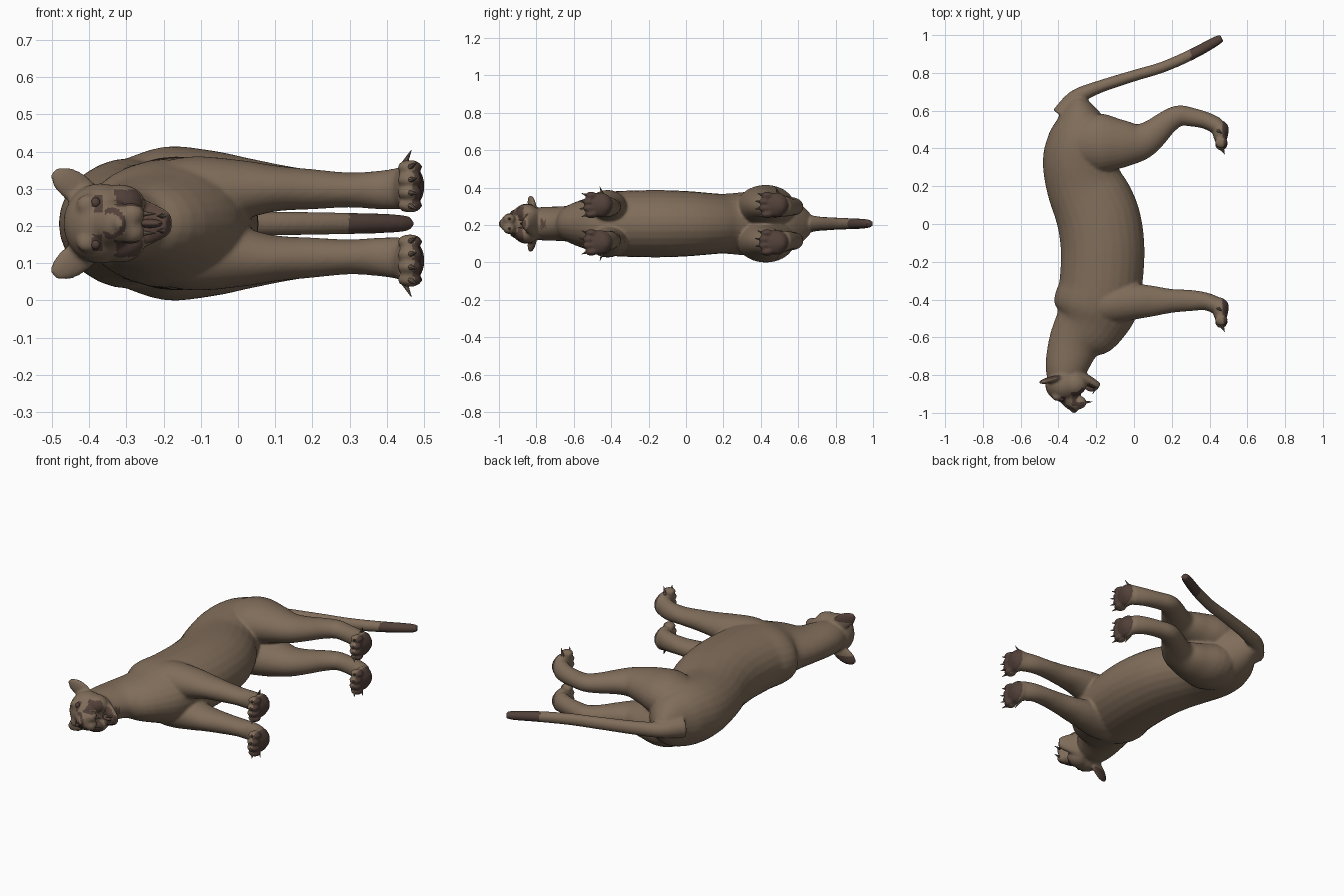
import bpy, bmesh, math
from mathutils import Vector, Matrix

cube = bpy.data.objects.get("Cube")
if cube:
    bpy.data.objects.remove(cube)

MID = 0.207  # height of the symmetry plane (the cat lies on its side)
UP = Vector((0, 0, 1))


def material(name, rgb):
    m = bpy.data.materials.new(name)
    m.use_nodes = True
    m.diffuse_color = (*rgb, 1)
    bsdf = next(n for n in m.node_tree.nodes if n.type == "BSDF_PRINCIPLED")
    bsdf.inputs["Base Color"].default_value = (*rgb, 1)
    return m


fur = material("tan fur", (0.215, 0.152, 0.102))
dark = material("dark brown fur", (0.085, 0.052, 0.042))
mouth = material("mouth brown", (0.1, 0.06, 0.045))
horn = material("claw and tooth", (0.17, 0.125, 0.09))


def catmull(a, b, c, d, t):
    return 0.5 * (2 * b + (c - a) * t + (2 * a - 5 * b + 4 * c - d) * t * t
                  + (3 * b - a - 3 * c + d) * t ** 3)


def loft(bm, stations, side=1, seg=28, sub=4):
    """Skin ellipses along a path; station = x, y, side offset, in-plane radius, side radius."""
    pts = [Vector(s) for s in stations]
    ext = [pts[0] * 2 - pts[1]] + pts + [pts[-1] * 2 - pts[-2]]
    path = [catmull(*ext[i:i + 4], k / sub) for i in range(len(pts) - 1) for k in range(sub)]
    path.append(pts[-1])
    rings = []
    for i, p in enumerate(path):
        a, b = path[max(i - 1, 0)], path[min(i + 1, len(path) - 1)]
        n = Vector((a[1] - b[1], b[0] - a[0], 0)).normalized()
        c = Vector((p[0], p[1], MID + side * p[2]))
        ang = [2 * math.pi * k / seg for k in range(seg)]
        rings.append([bm.verts.new(c + n * p[3] * math.cos(t) + UP * p[4] * math.sin(t)) for t in ang])
    faces = [bm.faces.new(rings[0]), bm.faces.new(rings[-1][::-1])]
    for r, q in zip(rings, rings[1:]):
        for k in range(seg):
            j = (k + 1) % seg
            faces.append(bm.faces.new((r[k], q[k], q[j], r[j])))
    bmesh.ops.recalc_face_normals(bm, faces=faces)


def ball(bm, x, y, dz, radii, side=1, aim=None):
    rot = Matrix()
    if aim:
        rot = Vector((aim[0], aim[1], side * aim[2])).to_track_quat("X", "Y").to_matrix().to_4x4()
    m = Matrix.Translation((x, y, MID + side * dz)) @ rot @ Matrix.Diagonal((*radii, 1))
    bmesh.ops.create_uvsphere(bm, u_segments=24, v_segments=16, radius=1, matrix=m)


def spike(bm, x, y, dz, aim, radius, length, side=1):
    d = Vector((aim[0], aim[1], side * aim[2])).normalized()
    c = Vector((x, y, MID + side * dz)) + d * length / 2
    m = Matrix.Translation(c) @ d.to_track_quat("Z", "Y").to_matrix().to_4x4()
    bmesh.ops.create_cone(bm, cap_ends=True, segments=8, radius1=radius, radius2=0.001,
                          depth=length, matrix=m)


def finish(bm, name, mats):
    me = bpy.data.meshes.new(name)
    bm.to_mesh(me)
    bm.free()
    for m in mats:
        me.materials.append(m)
    ob = bpy.data.objects.new(name, me)
    bpy.context.collection.objects.link(ob)
    bpy.ops.object.select_all(action="DESELECT")
    ob.select_set(True)
    bpy.context.view_layer.objects.active = ob
    return ob


body, claws = bmesh.new(), bmesh.new()

# Torso and neck: y, back edge x, belly edge x, half width
trunk = [(-0.84, -0.45, -0.27, 0.08), (-0.76, -0.47, -0.245, 0.09), (-0.63, -0.455, -0.175, 0.096),
         (-0.54, -0.437, -0.06, 0.13), (-0.45, -0.432, 0.01, 0.165), (-0.34, -0.398, 0.04, 0.176),
         (-0.15, -0.387, 0.056, 0.18), (0, -0.403, 0.04, 0.175), (0.1, -0.43, 0.003, 0.167),
         (0.2, -0.463, -0.055, 0.16), (0.32, -0.483, -0.1, 0.17), (0.42, -0.467, -0.11, 0.175),
         (0.52, -0.432, -0.14, 0.155), (0.6, -0.39, -0.2, 0.115), (0.66, -0.35, -0.26, 0.06)]
loft(body, [((a + b) / 2, y, 0, (b - a) / 2, w) for y, a, b, w in trunk])

# Tail
loft(body, [(-0.38, 0.57, 0, 0.06, 0.06), (-0.31, 0.665, 0, 0.045, 0.045), (-0.2, 0.72, 0, 0.034, 0.038),
            (0, 0.785, 0, 0.03, 0.034), (0.15, 0.83, 0, 0.029, 0.032), (0.3, 0.895, 0, 0.029, 0.029),
            (0.42, 0.96, 0, 0.027, 0.025), (0.465, 0.985, 0, 0.02, 0.018)])

fore = [(-0.27, -0.42, 0.05, 0.11, 0.1), (-0.13, -0.42, 0.08, 0.11, 0.1), (0.01, -0.41, 0.09, 0.094, 0.08),
        (0.1, -0.408, 0.094, 0.081, 0.062), (0.2, -0.407, 0.092, 0.063, 0.054),
        (0.3, -0.405, 0.09, 0.056, 0.047), (0.38, -0.41, 0.09, 0.047, 0.052), (0.44, -0.432, 0.094, 0.045, 0.057)]
hind = [(-0.34, 0.4, 0.05, 0.12, 0.11), (-0.2, 0.425, 0.083, 0.16, 0.123), (-0.07, 0.425, 0.096, 0.13, 0.1),
        (0.03, 0.435, 0.097, 0.1, 0.078), (0.1, 0.475, 0.096, 0.08, 0.064), (0.17, 0.535, 0.094, 0.064, 0.054),
        (0.235, 0.572, 0.092, 0.056, 0.048), (0.3, 0.567, 0.09, 0.05, 0.046), (0.38, 0.548, 0.09, 0.045, 0.05),
        (0.44, 0.52, 0.094, 0.045, 0.057)]

for side in (1, -1):
    for leg, py in ((fore, -0.455), (hind, 0.485)):
        loft(body, leg, side)
        # Paw, heel pad and fanned toes with claws
        ball(body, 0.458, py, 0.1, (0.041, 0.066, 0.066), side)
        ball(body, 0.478, py + 0.012, 0.1, (0.024, 0.042, 0.045), side)
        for k in range(4):
            off = k - 1.5
            ty = py - 0.07 + 0.012 * abs(off)
            tz = 0.1 + 0.034 * off
            ball(body, 0.462, ty, tz, (0.034, 0.033, 0.02), side)
            spike(claws, 0.462, ty - 0.022, tz, (0.5, -0.8, 0.22 * off), 0.009, 0.036, side)
        spike(claws, 0.445, py + 0.01, 0.155, (0.4, -0.3, 0.8), 0.01, 0.05, side)
    # Ears, cheeks and brows
    ball(body, -0.437, -0.823, 0.097, (0.078, 0.043, 0.017), side, (-0.075, -0.02, 0.052))
    ball(body, -0.32, -0.85, 0.055, (0.07, 0.06, 0.05), side)
    ball(body, -0.405, -0.915, 0.05, (0.03, 0.022, 0.028), side)
    # Whisker pads
    ball(body, -0.287, -0.945, 0.024, (0.036, 0.034, 0.032), side)

# Skull, muzzle, nose and dropped jaw
ball(body, -0.37, -0.85, 0, (0.1, 0.093, 0.108))
loft(body, [(-0.36, -0.86, 0, 0.08, 0.09), (-0.335, -0.92, 0, 0.058, 0.064),
            (-0.31, -0.962, 0, 0.042, 0.046), (-0.302, -0.985, 0, 0.024, 0.028)])
ball(body, -0.318, -0.985, 0, (0.018, 0.017, 0.022))
loft(body, [(-0.31, -0.805, 0, 0.045, 0.085), (-0.26, -0.82, 0, 0.03, 0.068),
            (-0.215, -0.845, 0, 0.025, 0.048), (-0.185, -0.862, 0, 0.02, 0.03)])

# Fuse everything into one smooth skin
cat = finish(body, "cougar_body", [fur, dark, mouth])
fuse = cat.modifiers.new("fuse", "REMESH")
fuse.mode, fuse.voxel_size = "VOXEL", 0.0075
soft = cat.modifiers.new("soften", "SMOOTH")
soft.factor, soft.iterations = 0.5, 6
for mod in ("fuse", "soften"):
    bpy.ops.object.modifier_apply(modifier=mod)


def coat(c, n):
    """Pick the coat colour from position and direction."""
    dz = abs(c.z - MID)
    if c.y > 0.8 and c.x > 0.3:
        return 1                                    # tail tip
    if c.x > 0.468 and n.x > 0.3:
        return 1                                    # paw pads
    if c.y > -0.75 or c.x > 0:
        return 0
    if dz > 0.095 and c.x < -0.39 and n.y > 0.25:
        return 1                                    # backs of ears
    if -0.285 < c.x < -0.17 and c.y > -0.93 and dz < 0.062 and n.y < -0.45:
        return 2                                    # inside of mouth
    if c.y < -0.87 and n.y < 0.1:
        if -0.33 < c.x < -0.255 and 0.046 < dz < 0.09:
            return 1                                # cheek patches
        if 0.028 < math.hypot(c.x + 0.342, dz) < 0.042 and c.x > -0.36:
            return 1                                # ring around the nose
        if -0.39 < c.x < -0.365 and 0.03 < dz < 0.075:
            return 1                                # eye lines
    return 0


for p in cat.data.polygons:
    p.material_index = coat(p.center, p.normal)
bpy.ops.object.shade_smooth()

finish(claws, "claws", [horn])
bpy.ops.object.shade_smooth_by_angle()

# Teeth, tongue and eyes
teeth, tongue, eyes = bmesh.new(), bmesh.new(), bmesh.new()
for side in (1, -1):
    spike(teeth, -0.262, -0.945, 0.026, (0.9, 0.1, 0), 0.009, 0.042, side)
    spike(teeth, -0.2, -0.868, 0.02, (-0.5, -0.8, 0), 0.008, 0.036, side)
    ball(eyes, -0.383, -0.926, 0.056, (0.013, 0.013, 0.014), side)
ball(tongue, -0.235, -0.858, 0, (0.036, 0.012, 0.026), 1, (0.05, -0.03, 0))
for bm, name, mat in ((teeth, "teeth", horn), (tongue, "tongue", mouth), (eyes, "eyes", dark)):
    finish(bm, name, [mat])
    bpy.ops.object.shade_smooth_by_angle()
